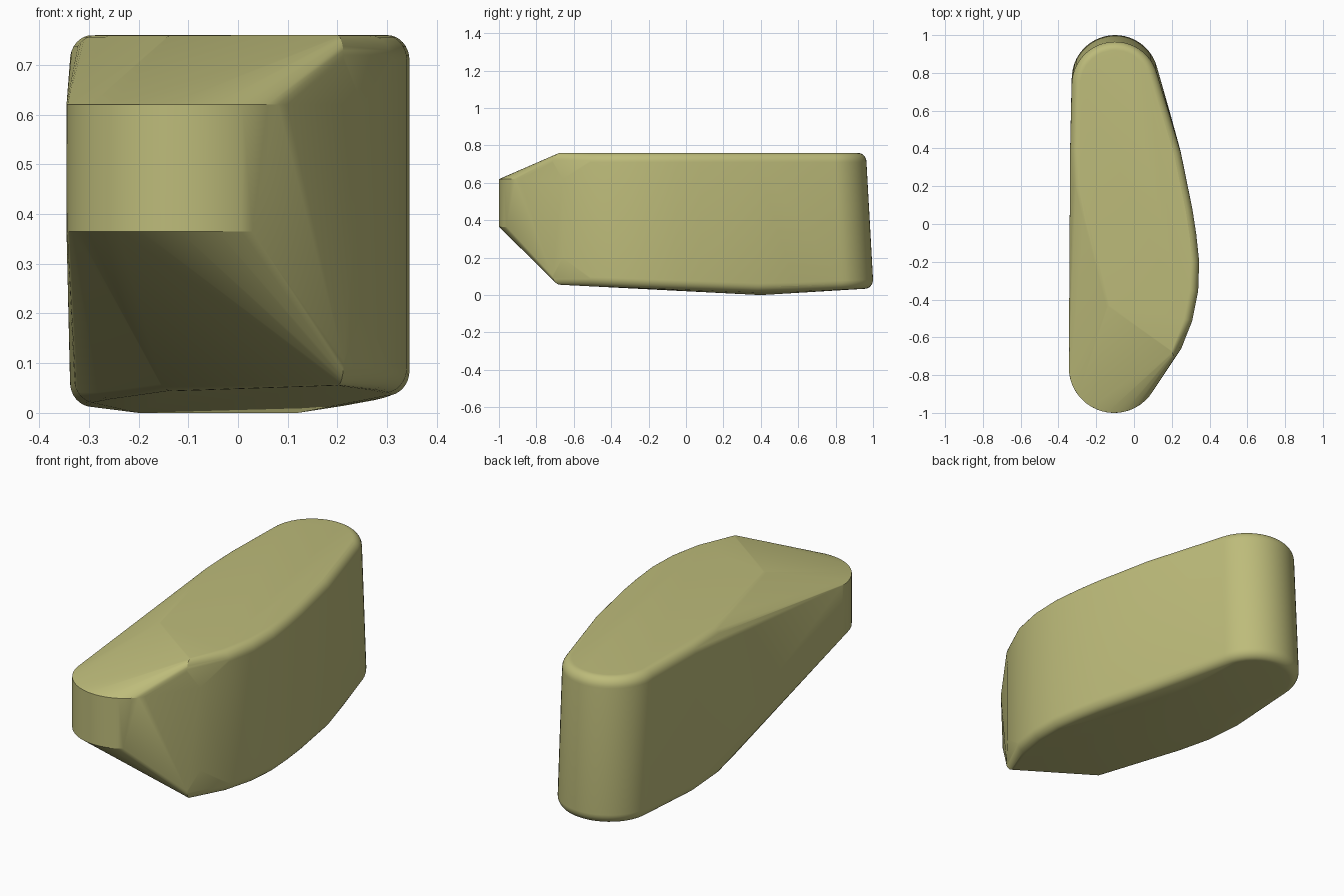
import bpy, bmesh, math
from mathutils import Vector

cube = bpy.data.objects.get("Cube")
if cube:
    bpy.data.objects.remove(cube, do_unlink=True)

TOP, ROUND, STEPS = 0.76, 0.045, 8


def arc(cx, cy, r, start, end, n):
    angles = [math.radians(start + (end - start) * i / n) for i in range(n + 1)]
    return [(cx + r * math.cos(a), cy + r * math.sin(a)) for a in angles]


# Outline of the flat top, counter-clockwise from the front right corner
cap = [(0.2, -0.67), (0.265, -0.5), (0.295, -0.35), (0.3, -0.2), (0.285, -0.06),
       (0.265, 0.07), (0.203, 0.37), (0.15, 0.55)]
cap += arc(-0.1, 0.735, 0.185, 15, 180, 24)
cap += [(-0.293, 0.4), (-0.285, 0.2), (-0.25, 0.02), (-0.13, -0.43)]
cap = [Vector(p) for p in cap]


def outward(i):
    """Unit outward direction at one outline point."""
    a = (cap[i] - cap[i - 1]).normalized()
    b = (cap[(i + 1) % len(cap)] - cap[i]).normalized()
    t = a + b
    return Vector((t.y, -t.x)).normalized()


def floor_height(y):
    """Underside: a shallow keel, lowest at y = 0.4."""
    z = 0.055 * (0.4 - y) / 1.07 if y < 0.4 else 0.03 * (y - 0.4) / 0.55
    return z + 0.012 * max(0.0, 1 - abs(y - 0.4) / 0.9)


points = []

# Rounded rings at the top and bottom of the main body, the back leaning out below
for i, p in enumerate(cap):
    n = outward(i)
    lean = 0.035 * min(1, max(0, (p.y - 0.3) / 0.5))
    for s in range(STEPS + 1):
        a = math.pi / 2 * s / STEPS
        q = p + n * ROUND * math.sin(a)
        drop = (ROUND + 0.005) * (1 - math.cos(a))
        points.append((q.x, q.y, TOP - drop))
        points.append((q.x, q.y + lean, floor_height(p.y) + drop))

# Keel ridge and the bulge behind the front right corner
points += [(-0.2, 0.4, 0), (0.12, 0.4, 0), (0.25, -0.66, 0.2), (0.25, -0.66, 0.62)]

# Upright band around the nose
for z, end in ((0.62, 328), (0.365, 304)):
    points += [(x, y, z) for x, y in arc(-0.105, -0.76, 0.24, 180, end, 20)]

# Wrap everything into one convex body
bm = bmesh.new()
for p in points:
    bm.verts.new(p)
bmesh.ops.remove_doubles(bm, verts=bm.verts, dist=0.0005)
bmesh.ops.convex_hull(bm, input=bm.verts)
bmesh.ops.delete(bm, geom=[v for v in bm.verts if not v.link_faces], context='VERTS')
bmesh.ops.dissolve_limit(bm, angle_limit=math.radians(0.8), verts=bm.verts, edges=bm.edges)
bmesh.ops.recalc_face_normals(bm, faces=bm.faces)
mesh = bpy.data.meshes.new("rounded_body")
bm.to_mesh(mesh)
bm.free()

body = bpy.data.objects.new("rounded_body", mesh)
bpy.context.collection.objects.link(body)

# Olive khaki colour
mat = bpy.data.materials.new("olive_khaki")
mat.use_nodes = True
colour = (0.51, 0.50, 0.195, 1)
mat.diffuse_color = colour
mat.node_tree.nodes["Principled BSDF"].inputs["Base Color"].default_value = colour
mesh.materials.append(mat)

bpy.ops.object.select_all(action='DESELECT')
body.select_set(True)
bpy.context.view_layer.objects.active = body
bpy.ops.object.shade_smooth_by_angle(angle=math.radians(14))
